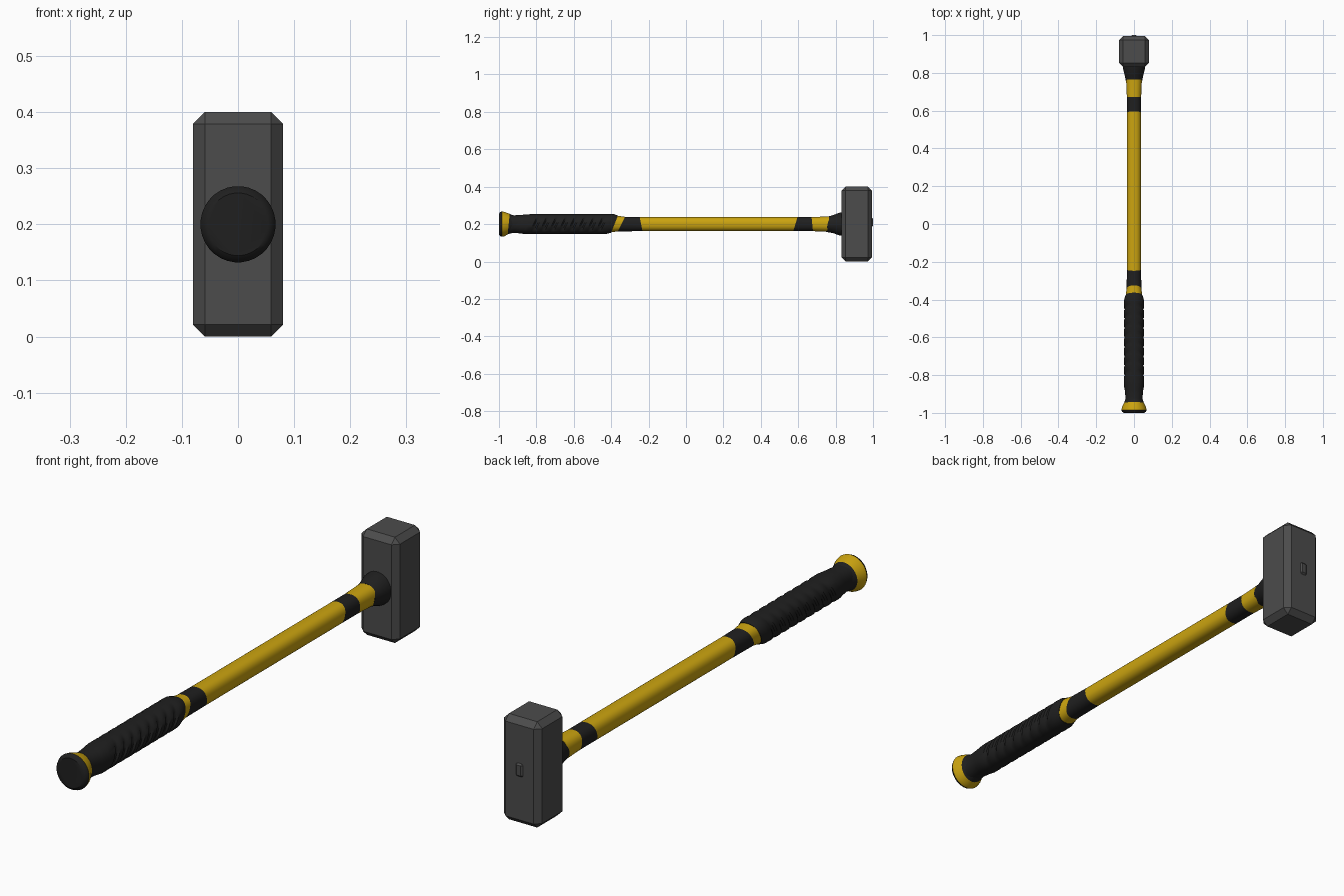
import bpy, bmesh, math

if "Cube" in bpy.data.objects:
    bpy.data.objects.remove(bpy.data.objects["Cube"])


def material(name, rgb):
    m = bpy.data.materials.new(name)
    m.diffuse_color = (*rgb, 1)
    m.use_nodes = True
    m.node_tree.nodes["Principled BSDF"].inputs["Base Color"].default_value = m.diffuse_color
    return m


YELLOW = material("yellow", (0.60, 0.37, 0.005))
BLACK = material("black_rubber", (0.014, 0.014, 0.014))
GREY = material("dark_grey_steel", (0.072, 0.072, 0.072))
CZ = 0.2      # height of the handle axis
SIDES = 32


def finish(name, bm, mats, angle=35):
    bmesh.ops.recalc_face_normals(bm, faces=bm.faces[:])
    me = bpy.data.meshes.new(name)
    bm.to_mesh(me)
    bm.free()
    for m in mats:
        me.materials.append(m)
    ob = bpy.data.objects.new(name, me)
    bpy.context.collection.objects.link(ob)
    bpy.ops.object.select_all(action='DESELECT')
    ob.select_set(True)
    bpy.context.view_layer.objects.active = ob
    bpy.ops.object.shade_smooth_by_angle(angle=math.radians(angle))
    return ob


def loft(name, stations, power=2.0):
    """Stations along y: (y, half width, half height, slant, colour of next span)."""
    bm = bmesh.new()
    rings = []
    for y, rx, rz, slant, _ in stations:
        ring = []
        for i in range(SIDES):
            a = math.tau * (i + 0.5) / SIDES
            c, s = math.cos(a), math.sin(a)
            x = rx * math.copysign(abs(c) ** (2 / power), c)
            z = rz * math.copysign(abs(s) ** (2 / power), s)
            ring.append(bm.verts.new((x, y + slant * z, CZ + z)))
        rings.append(ring)
    for k in range(len(rings) - 1):
        a, b = rings[k], rings[k + 1]
        for i in range(SIDES):
            j = (i + 1) % SIDES
            bm.faces.new((a[i], a[j], b[j], b[i])).material_index = stations[k][4]
    bm.faces.new(rings[0]).material_index = stations[0][4]
    bm.faces.new(rings[-1]).material_index = stations[-1][4]
    return finish(name, bm, (YELLOW, BLACK))


# Shaft with slanted black bands
loft("shaft", [
    (-0.395, 0.046, 0.046, 0.4, 0),
    (-0.345, 0.039, 0.039, 0.5, 1),
    (-0.240, 0.038, 0.038, -0.2, 0),
    (0.585, 0.038, 0.038, 0.3, 1),
    (0.675, 0.038, 0.038, -0.1, 0),
    (0.765, 0.042, 0.041, 0.0, 0),
], power=2.4)

# Flared collar under the head
loft("collar", [
    (0.757, 0.043, 0.042, 0.2, 1),
    (0.785, 0.049, 0.048, 0.0, 1),
    (0.820, 0.058, 0.061, 0.0, 1),
    (0.850, 0.058, 0.063, 0.0, 1),
])

# Rubber grip with slanted grooves on both sides
grip = [(-0.955, 0.050, 0.052, 0.0, 1),
        (-0.920, 0.045, 0.047, 0.0, 1),
        (-0.880, 0.049, 0.050, 0.1, 1),
        (-0.850, 0.054, 0.053, 0.3, 1)]
for n in range(8):
    y = -0.815 + n * 0.05
    grip += [(y, 0.054, 0.053, 0.5, 1), (y + 0.008, 0.048, 0.053, 0.5, 1),
             (y + 0.020, 0.048, 0.053, 0.5, 1), (y + 0.028, 0.054, 0.053, 0.5, 1)]
grip += [(-0.405, 0.053, 0.053, 0.4, 1), (-0.382, 0.046, 0.046, 0.4, 1)]
loft("grip", grip, power=2.3)

# Pommel: black end cap and yellow flared rim
loft("pommel", [
    (-1.000, 0.054, 0.056, 0.0, 1),
    (-0.994, 0.063, 0.064, 0.0, 1),
    (-0.985, 0.067, 0.068, 0.0, 0),
    (-0.970, 0.064, 0.065, 0.0, 0),
    (-0.948, 0.053, 0.055, 0.1, 1),
    (-0.925, 0.045, 0.047, 0.0, 1),
])


# Steel head: chamfered block
def block(name, size, centre, bevel, segments=1):
    bm = bmesh.new()
    bmesh.ops.create_cube(bm, size=1)
    for v in bm.verts:
        v.co = [v.co[i] * size[i] + centre[i] for i in range(3)]
    bmesh.ops.bevel(bm, geom=bm.edges[:], offset=bevel, segments=segments,
                    profile=0.5, affect='EDGES')
    return finish(name, bm, (GREY,), 30)


block("head", (0.16, 0.162, 0.4), (0, 0.913, 0.2), 0.021)

# Handle end showing through the back of the head
block("handle_end", (0.03, 0.04, 0.05), (0, 0.98, 0.21), 0.006)
